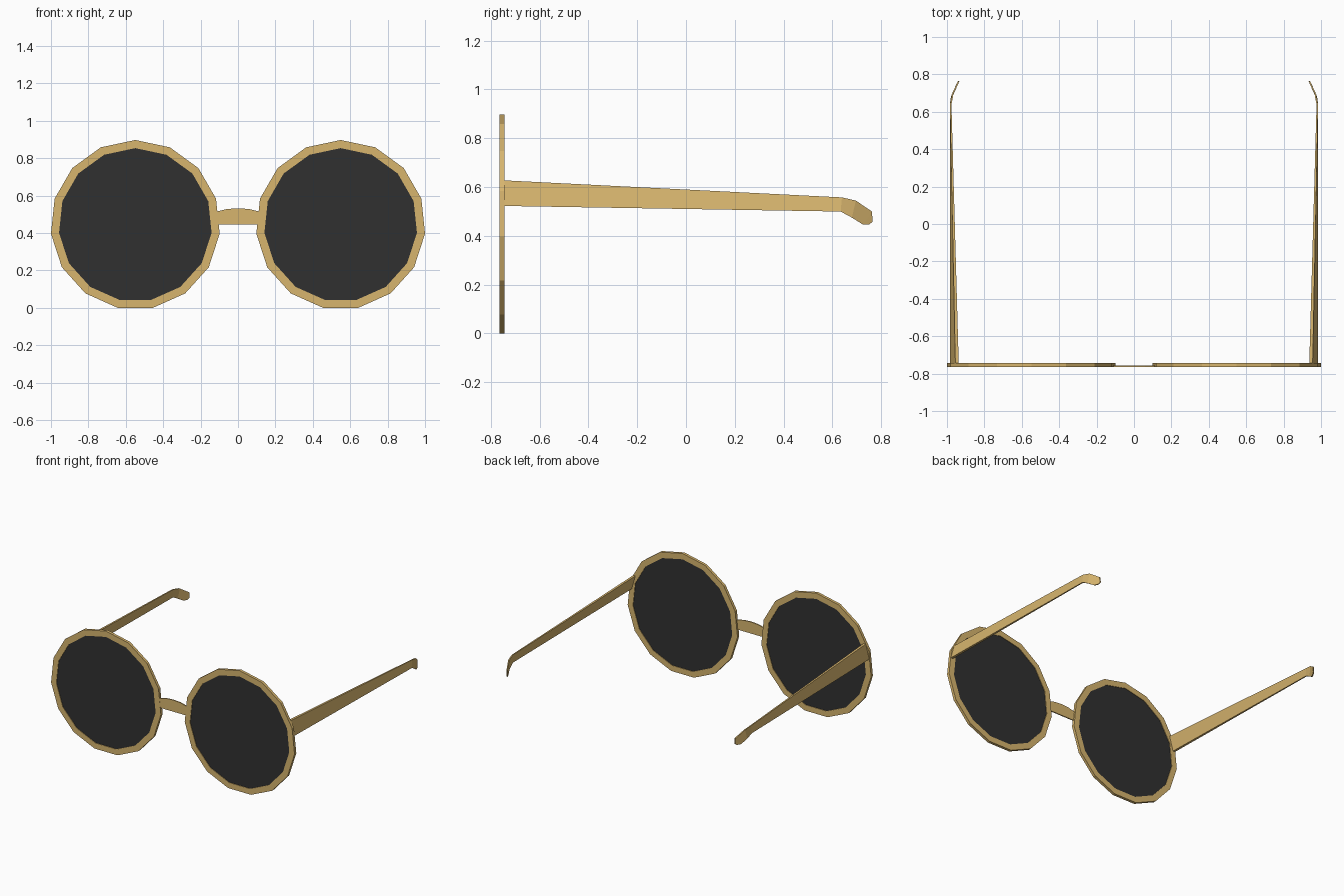
import bpy, bmesh
from math import sin, cos, pi

if "Cube" in bpy.data.objects:
    bpy.data.objects.remove(bpy.data.objects["Cube"])

SIDES, R_OUT, R_IN = 15, 0.4535, 0.41
CX, CZ = 0.549, 0.4436
Y_FRONT, Y_BACK = -0.765, -0.744


def material(name, color):
    m = bpy.data.materials.new(name)
    m.diffuse_color = (*color, 1)
    m.use_nodes = True
    m.node_tree.nodes["Principled BSDF"].inputs["Base Color"].default_value = m.diffuse_color
    return m


gold = material("gold", (0.68, 0.46, 0.155))
dark = material("dark_glass", (0.03, 0.03, 0.03))


def loft(name, rings, mat, closed=False):
    """Skin a list of equal-length point rings; cap the ends unless closed."""
    bm = bmesh.new()
    vs = [[bm.verts.new(p) for p in ring] for ring in rings]
    n = len(vs[0])
    pairs = list(zip(vs, vs[1:])) + ([(vs[-1], vs[0])] if closed else [])
    for a, b in pairs:
        for i in range(n):
            j = (i + 1) % n
            bm.faces.new((a[i], a[j], b[j], b[i]))
    if not closed:
        bm.faces.new(vs[0])
        bm.faces.new(vs[-1])
    bmesh.ops.recalc_face_normals(bm, faces=bm.faces)
    me = bpy.data.meshes.new(name)
    bm.to_mesh(me)
    bm.free()
    me.materials.append(mat)
    ob = bpy.data.objects.new(name, me)
    bpy.context.collection.objects.link(ob)
    return ob


def polygon(cx, r, y):
    return [(cx + r * sin(2 * pi * i / SIDES), y, CZ + r * cos(2 * pi * i / SIDES))
            for i in range(SIDES)]


# arm stations: top (x, y, z), bottom (x, y, z), thickness
ARM = [
    ((0.955, -0.750, 0.627), (0.985, -0.750, 0.522), 0.018),
    ((0.984, 0.639, 0.557), (0.985, 0.634, 0.499), 0.008),
    ((0.973, 0.696, 0.544), (0.979, 0.680, 0.474), 0.008),
    ((0.942, 0.762, 0.499), (0.960, 0.725, 0.446), 0.008),
    ((0.941, 0.765, 0.458), (0.947, 0.752, 0.447), 0.008),
]

for side, s in (("left", -1), ("right", 1)):
    # rim
    loft(f"{side}_rim", [polygon(s * CX, r, y) for r, y in
         ((R_OUT, Y_FRONT), (R_OUT, Y_BACK), (R_IN, Y_BACK), (R_IN, Y_FRONT))],
         gold, closed=True)
    # lens, slightly recessed on both sides
    loft(f"{side}_lens", [polygon(s * CX, R_IN + 0.002, y)
         for y in (Y_FRONT + 0.004, Y_BACK - 0.004)], dark)
    # temple arm: thin leaning strip that hooks down and in at the ear
    loft(f"{side}_arm", [
        [(s * t[0], t[1], t[2]), (s * b[0], b[1], b[2]),
         (s * (b[0] - w), b[1], b[2]), (s * (t[0] - w), t[1], t[2])]
        for t, b, w in ARM], gold)

# bridge with a gently arched top
profile = [(-0.122, 0.446), (0.122, 0.446), (0.122, 0.512),
           (0.06, 0.528), (0.0, 0.532), (-0.06, 0.528), (-0.122, 0.512)]
loft("bridge", [[(x, y, z) for x, z in profile] for y in (-0.764, -0.756)], gold)
